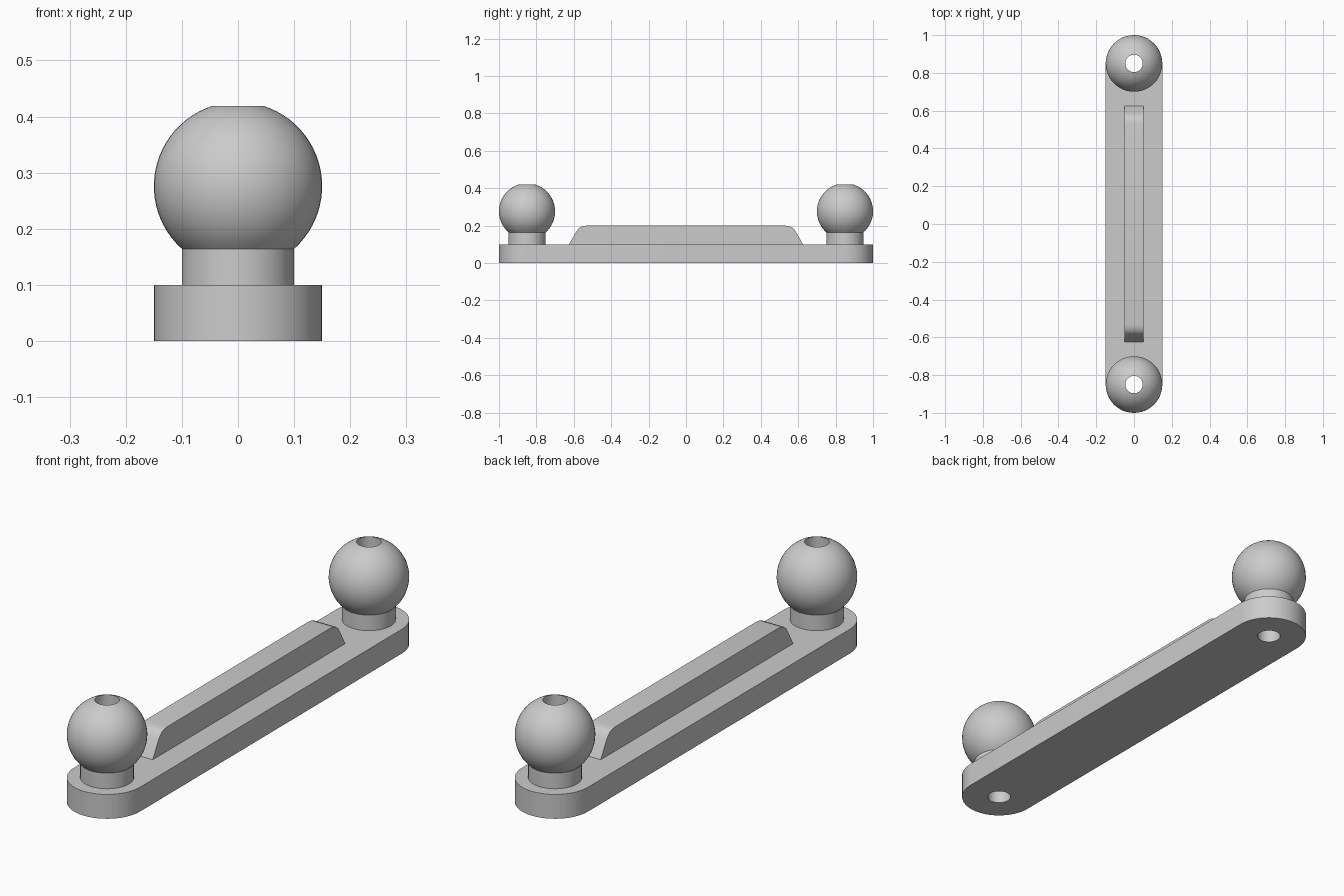
import bpy
import bmesh
from math import pi, sin, cos, asin, radians
from mathutils import Matrix, Vector

if "Cube" in bpy.data.objects:
    bpy.data.objects.remove(bpy.data.objects["Cube"], do_unlink=True)

STUD_Y = 0.85      # stud distance from the middle
BAR_R = 0.15       # half width of the bar
BAR_H = 0.1
BORE_R = 0.046
NECK_R = 0.1
BALL_R = 0.15
BALL_Z = 0.276
SIDES = 48

grey = bpy.data.materials.new("light_grey")
grey.use_nodes = True
grey.diffuse_color = (0.6, 0.6, 0.6, 1)
grey.node_tree.nodes["Principled BSDF"].inputs["Base Color"].default_value = (0.6, 0.6, 0.6, 1)


def finish(bm, name):
    bmesh.ops.remove_doubles(bm, verts=bm.verts, dist=1e-5)
    bmesh.ops.recalc_face_normals(bm, faces=bm.faces)
    mesh = bpy.data.meshes.new(name)
    bm.to_mesh(mesh)
    bm.free()
    mesh.materials.append(grey)
    obj = bpy.data.objects.new(name, mesh)
    bpy.context.collection.objects.link(obj)
    bpy.ops.object.select_all(action="DESELECT")
    obj.select_set(True)
    bpy.context.view_layer.objects.active = obj
    bpy.ops.object.shade_smooth_by_angle(angle=radians(30))
    return obj


def loop(bm, points):
    verts = [bm.verts.new(p) for p in points]
    return [bm.edges.new((v, verts[i - 1])) for i, v in enumerate(verts)]


def arc(radius, y, start, end, steps):
    angles = [start + (end - start) * i / steps for i in range(steps + 1)]
    return [Vector((radius * cos(a), y + radius * sin(a), 0)) for a in angles]


def extrude(bm, faces, offset):
    result = bmesh.ops.extrude_face_region(bm, geom=faces)
    verts = [g for g in result["geom"] if isinstance(g, bmesh.types.BMVert)]
    bmesh.ops.translate(bm, verts=verts, vec=offset)


# Round-ended bar with a bore at each end
bm = bmesh.new()
half = SIDES // 2
edges = loop(bm, arc(BAR_R, STUD_Y, 0, pi, half) + arc(BAR_R, -STUD_Y, pi, 2 * pi, half))
for y in (-STUD_Y, STUD_Y):
    edges += loop(bm, arc(BORE_R, y, 0, 2 * pi, SIDES)[:-1])
bmesh.ops.triangle_fill(bm, edges=edges, use_beauty=True, normal=(0, 0, 1))
bottom = bm.faces[:]
extrude(bm, bottom, (0, 0, BAR_H))
finish(bm, "bar")

# Raised rib with sloping ends and rounded shoulders
bm = bmesh.new()
end = [(0.625, 0.1), (0.59, 0.163), (0.58, 0.178), (0.567, 0.19), (0.55, 0.197), (0.53, 0.2)]
outline = end + [(-y, z) for y, z in reversed(end)]
rib = bm.faces.new([bm.verts.new((-0.05, y, z)) for y, z in outline])
extrude(bm, [rib], (0.1, 0, 0))
finish(bm, "rib")

# Ball studs: neck, truncated ball and bore spun around the axis
low = asin(NECK_R / BALL_R) - pi / 2
high = pi / 2 - asin(BORE_R / BALL_R)
steps = 24
angles = [low + (high - low) * i / steps for i in range(steps + 1)]
ball = [(BALL_R * cos(a), BALL_Z + BALL_R * sin(a)) for a in angles]
profile = [(NECK_R, BAR_H)] + ball + [(BORE_R, BAR_H)]
for name, y in (("front_ball_stud", -STUD_Y), ("back_ball_stud", STUD_Y)):
    bm = bmesh.new()
    verts = [bm.verts.new((r, 0, z)) for r, z in profile]
    edges = [bm.edges.new(pair) for pair in zip(verts, verts[1:])]
    bmesh.ops.spin(bm, geom=verts + edges, cent=(0, 0, 0), axis=(0, 0, 1),
                   angle=2 * pi, steps=SIDES)
    bmesh.ops.transform(bm, matrix=Matrix.Translation((0, y, 0)), verts=bm.verts)
    finish(bm, name)
